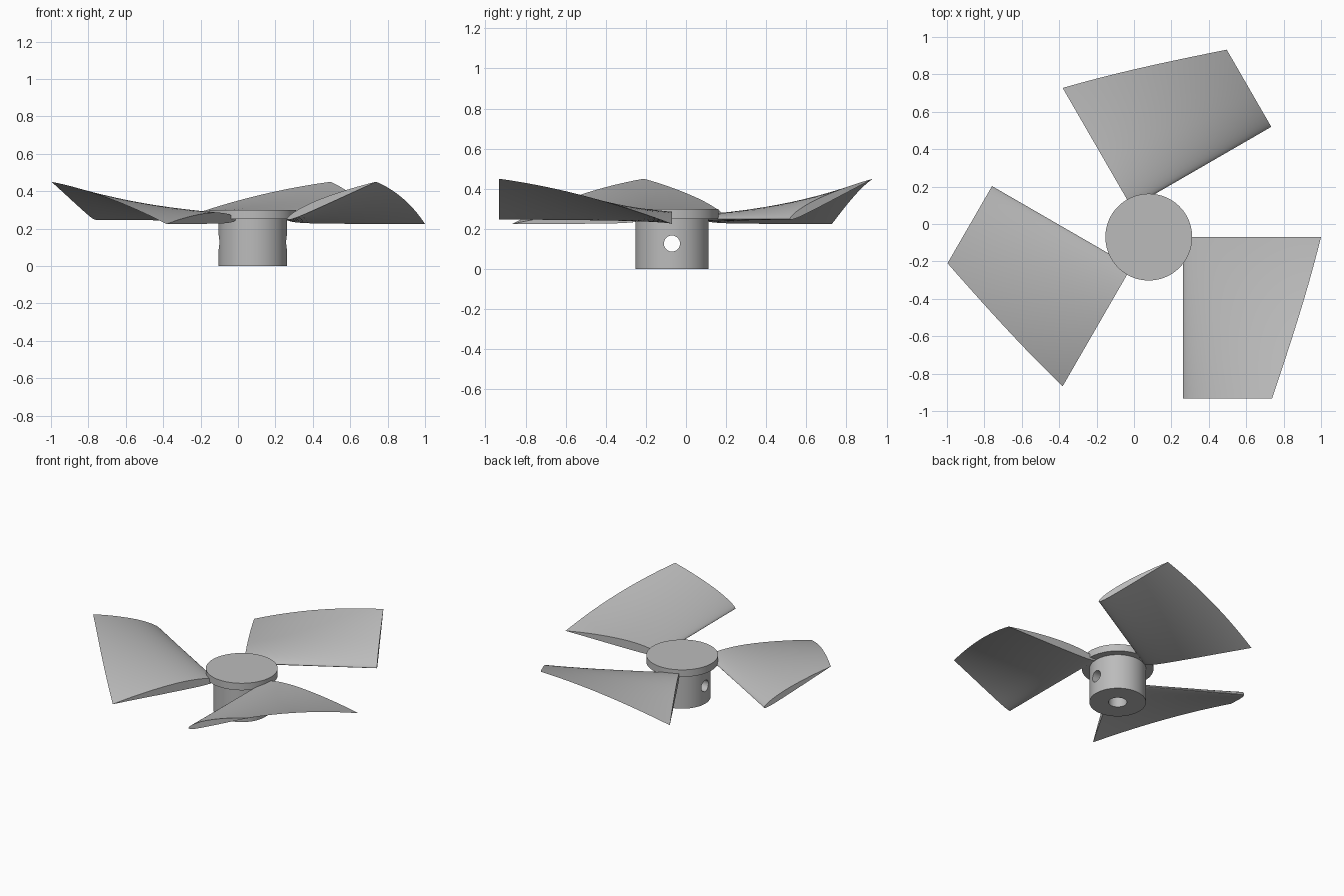
import bpy, bmesh, math
from mathutils import Vector

cube = bpy.data.objects.get("Cube")
if cube:
    bpy.data.objects.remove(cube, do_unlink=True)

CENTRE = Vector((0.079, -0.07, 0))
HUB_R, HUB_H = 0.183, 0.25

grey = bpy.data.materials.new("plain_grey")
grey.use_nodes = True
grey.diffuse_color = (0.5, 0.5, 0.5, 1)
grey.node_tree.nodes["Principled BSDF"].inputs["Base Color"].default_value = (0.5, 0.5, 0.5, 1)


def smooth(obj):
    bpy.ops.object.select_all(action='DESELECT')
    obj.select_set(True)
    bpy.context.view_layer.objects.active = obj
    bpy.ops.object.shade_smooth_by_angle(angle=math.radians(30))


def cylinder(name, radius, z0, z1, along_x=False, sides=96):
    bpy.ops.mesh.primitive_cylinder_add(
        vertices=sides, radius=radius, depth=z1 - z0,
        location=CENTRE + Vector((0, 0, (z0 + z1) / 2)),
        rotation=(0, math.pi / 2 if along_x else 0, 0))
    obj = bpy.context.object
    obj.name = name
    obj.data.materials.append(grey)
    return obj


def cut(target, cutter):
    mod = target.modifiers.new("cut", 'BOOLEAN')
    mod.operation = 'DIFFERENCE'
    mod.solver = 'EXACT'
    mod.object = cutter
    bpy.context.view_layer.objects.active = target
    bpy.ops.object.modifier_apply(modifier=mod.name)
    bpy.data.objects.remove(cutter, do_unlink=True)


# Hub with a shaft bore from below and a set-screw hole straight through
hub = cylinder("hub", HUB_R, 0, HUB_H)
cut(hub, cylinder("shaft_cutter", 0.06, -0.1, HUB_H - 0.002, sides=48))
screw = cylinder("screw_cutter", 0.04, -0.4, 0.4, along_x=True, sides=48)
screw.location.z = 0.127
bpy.context.view_layer.update()
cut(hub, screw)
smooth(hub)

# Flat cap on the hub
smooth(cylinder("hub_cap", 0.232, HUB_H, 0.3))


# Cambered wing section of unit chord, leading edge at the origin
def wing_section(count=24, camber=0.02, peak=0.4, thick=0.08):
    upper, lower = [], []
    for i in range(count + 1):
        x = (1 - math.cos(math.pi * i / count)) / 2
        half = 5 * thick * (0.2969 * math.sqrt(x) - 0.126 * x - 0.3516 * x**2
                            + 0.2843 * x**3 - 0.1036 * x**4)
        span = peak if x < peak else 1 - peak
        mid = camber * (1 - ((x - peak) / span) ** 2)
        upper.append((x, mid + half))
        lower.append((x, mid - half))
    return upper[::-1] + lower[1:-1]


# Blade: the section is twisted and narrowed from root to tip
def blade_mesh(steps=32, length=0.862, chord=0.738, taper=0.3):
    bm = bmesh.new()
    section = wing_section()
    rings = []
    for s in range(steps + 1):
        t = s / steps
        size = chord * (1 - taper * t)
        a = math.radians(-2 + 24.8 * t)
        rings.append([bm.verts.new((
            HUB_R + size * (x * math.cos(a) - z * math.sin(a)),
            -length * t,
            HUB_H + size * (x * math.sin(a) + z * math.cos(a))))
            for x, z in section])
    n = len(section)
    for r0, r1 in zip(rings, rings[1:]):
        for i in range(n):
            j = (i + 1) % n
            bm.faces.new((r0[i], r0[j], r1[j], r1[i]))
    bm.faces.new(rings[0])
    bm.faces.new(rings[-1][::-1])
    bmesh.ops.recalc_face_normals(bm, faces=bm.faces)
    mesh = bpy.data.meshes.new("blade")
    bm.to_mesh(mesh)
    bm.free()
    mesh.materials.append(grey)
    return mesh


# Three blades around the hub
for k, name in enumerate(("left_blade", "back_blade", "right_blade")):
    blade = bpy.data.objects.new(name, blade_mesh())
    bpy.context.collection.objects.link(blade)
    blade.location = CENTRE
    blade.rotation_euler.z = k * math.tau / 3
    smooth(blade)
